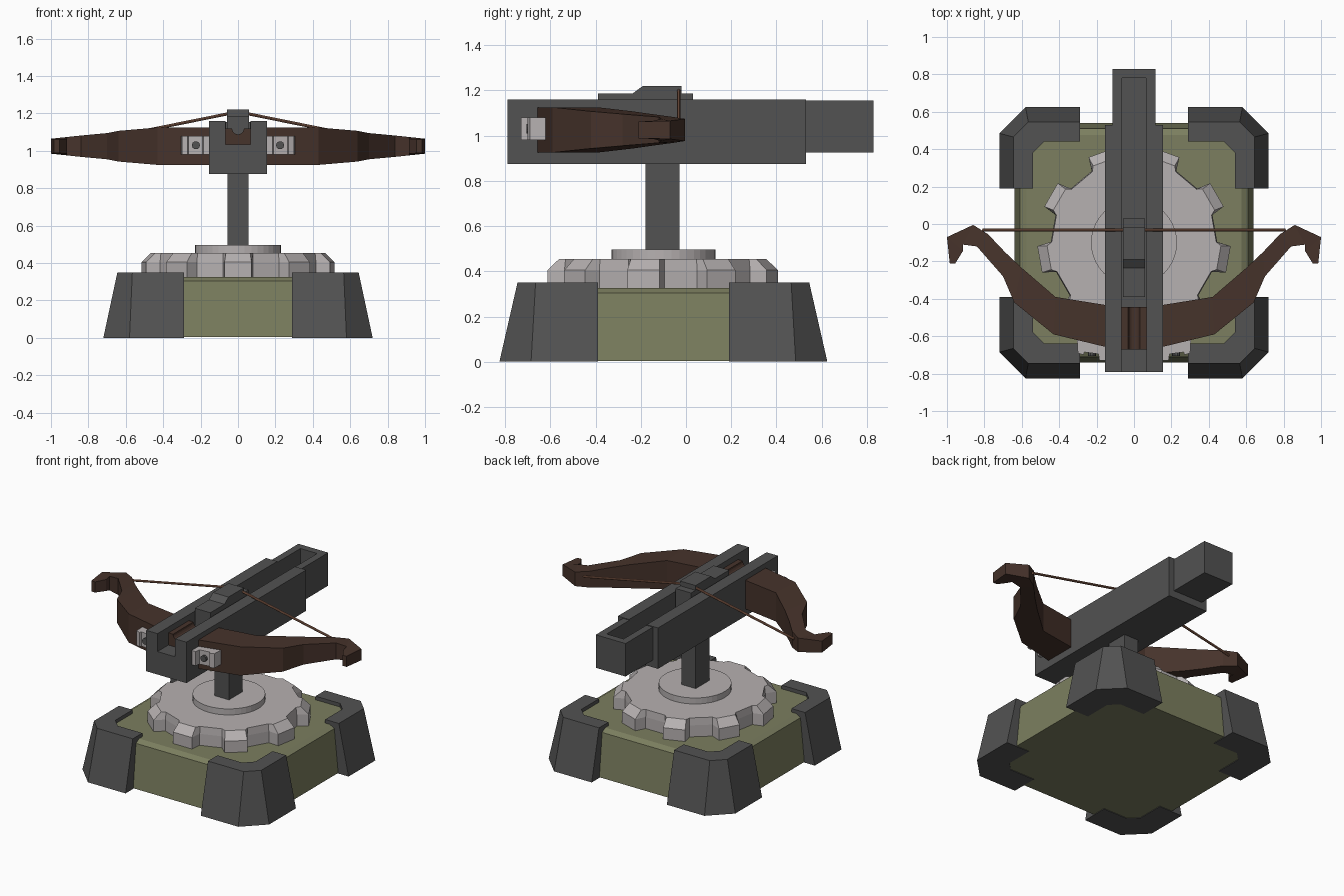
import bpy, bmesh, math
from mathutils import Vector

if "Cube" in bpy.data.objects:
    bpy.data.objects.remove(bpy.data.objects["Cube"])


def material(name, rgb):
    m = bpy.data.materials.new(name)
    m.diffuse_color = (*rgb, 1)
    m.use_nodes = True
    m.node_tree.nodes["Principled BSDF"].inputs["Base Color"].default_value = m.diffuse_color
    return m


IRON = material("dark_iron", (0.085, 0.085, 0.085))
STEEL = material("pale_steel", (0.47, 0.44, 0.44))
OLIVE = material("olive_paint", (0.20, 0.21, 0.115))
WOOD = material("dark_wood", (0.062, 0.033, 0.024))
CORD = material("cord", (0.28, 0.13, 0.08))
CY = -0.10  # centre of the base along y


def loft(name, rings, mat):
    """Solid through matching rings of points, capped at both ends."""
    bm = bmesh.new()
    vs = [[bm.verts.new(p) for p in r] for r in rings]
    n = len(rings[0])
    for a, b in zip(vs, vs[1:]):
        for i in range(n):
            j = (i + 1) % n
            bm.faces.new((a[i], a[j], b[j], b[i]))
    bm.faces.new(vs[0][::-1])
    bm.faces.new(vs[-1])
    bmesh.ops.recalc_face_normals(bm, faces=bm.faces)
    me = bpy.data.meshes.new(name)
    bm.to_mesh(me)
    bm.free()
    me.materials.append(mat)
    ob = bpy.data.objects.new(name, me)
    bpy.context.collection.objects.link(ob)
    return ob


def along_y(name, prof, y0, y1, mat):
    return loft(name, [[(x, y, z) for x, z in prof] for y in (y0, y1)], mat)


def box(name, x0, x1, y0, y1, z0, z1, mat):
    return along_y(name, [(x0, z0), (x1, z0), (x1, z1), (x0, z1)], y0, y1, mat)


def rod(name, a, b, r, sides, mat):
    a, b = Vector(a), Vector(b)
    q = (b - a).to_track_quat('Z', 'Y')
    ring = [q @ Vector((r * math.cos(t), r * math.sin(t), 0))
            for t in (2 * math.pi * i / sides for i in range(sides))]
    return loft(name, [[a + p for p in ring], [b + p for p in ring]], mat)


# Base block with a bevelled rim
def square(h, z):
    c = 0.03
    pts = [(h, -h + c), (h, h - c), (h - c, h), (-h + c, h),
           (-h, h - c), (-h, -h + c), (-h + c, -h), (h - c, -h)]
    return [(x, y + CY, z) for x, y in pts]


loft("base", [square(0.64, 0.004), square(0.61, 0.305), square(0.575, 0.325)], OLIVE)

# Four sloped corner guards
inner = [(0.54, 0.29), (0.54, 0.48), (0.48, 0.54), (0.29, 0.54)]
low = [(0.29, 0.725), (0.58, 0.725), (0.72, 0.585), (0.72, 0.29)]
high = [(0.29, 0.645), (0.565, 0.645), (0.645, 0.565), (0.645, 0.29)]
for sx in (-1, 1):
    for sy in (-1, 1):
        loft("corner_guard", [[(sx * x, CY + sy * y, z) for x, y in p + inner]
                              for p, z in ((low, 0), (high, 0.35))], IRON)


# Nine-toothed turntable gear, teeth chamfered on top
def gear_ring(tip, root, z):
    pts = []
    for k in range(9):
        for off, r in ((-10.5, root), (-8, tip), (8, tip), (10.5, root)):
            t = math.radians(270 + 40 * k + off)
            pts.append((r * math.cos(t), CY + r * math.sin(t), z))
    return pts


loft("gear", [gear_ring(0.517, 0.445, 0.32), gear_ring(0.517, 0.445, 0.405),
              gear_ring(0.465, 0.44, 0.455)], STEEL)
rod("gear_hub", (0, CY, 0.45), (0, CY, 0.497), 0.23, 40, STEEL)
box("post", -0.055, 0.055, -0.178, -0.028, 0.49, 0.89, IRON)


# Channelled stock, with a narrower closed tail
def channel(w, z0, z1, g, floor):
    return [(-w, z0), (w, z0), (w, z1), (g, z1), (g, floor),
            (-g, floor), (-g, z1), (-w, z1)]


along_y("stock", channel(0.155, 0.875, 1.16, 0.068, 1.035), -0.79, 0.53, IRON)
along_y("stock_tail", channel(0.115, 0.925, 1.155, 0.065, 1.035), 0.53, 0.78, IRON)
box("tail_end", -0.115, 0.115, 0.78, 0.83, 0.925, 1.155, IRON)

# Latch with a raised, sloped catch
latch = [(-0.39, 1.035), (0.03, 1.035), (0.03, 1.187), (-0.02, 1.187), (-0.02, 1.22),
         (-0.19, 1.22), (-0.235, 1.187), (-0.39, 1.187)]
loft("latch", [[(x, y, z) for y, z in latch] for x in (-0.06, 0.06)], IRON)

# Bow centre with a rounded bolt groove
groove = [(0.032 * math.cos(t), 1.12 - 0.032 * math.sin(t))
          for t in (math.pi * i / 8 for i in range(9))]
along_y("bow_centre", [(-0.067, 1.03), (0.067, 1.03), (0.067, 1.12)] + groove
        + [(-0.067, 1.12)], -0.67, -0.445, WOOD)

# Bow arms: outer x, y, inner x, y, half height
arm = [(0.14, -0.66, 0.14, -0.435, 0.10), (0.43, -0.59, 0.42, -0.39, 0.10),
       (0.64, -0.42, 0.60, -0.235, 0.082), (0.70, -0.28, 0.69, -0.15, 0.07),
       (0.84, -0.12, 0.78, -0.055, 0.057), (0.915, -0.11, 0.86, -0.005, 0.049),
       (0.915, -0.145, 1.0, -0.07, 0.04), (0.955, -0.21, 0.985, -0.21, 0.037)]
# L-shaped brackets holding each arm to the stock
bracket = [(0.15, -0.73), (0.185, -0.73), (0.19, -0.695), (0.265, -0.685),
           (0.27, -0.70), (0.30, -0.69), (0.305, -0.61), (0.15, -0.64)]
for s in (-1, 1):
    loft("bow_arm", [[(s * ox, oy, 1.025 - h), (s * ix, iy, 1.025 - h),
                      (s * ix, iy, 1.025 + h), (s * ox, oy, 1.025 + h)]
                     for ox, oy, ix, iy, h in arm], WOOD)
    loft("bracket", [[(s * x, y, z) for x, y in bracket] for z in (0.98, 1.08)], STEEL)
    rod("bracket_bolt", (s * 0.225, -0.65, 1.03), (s * 0.225, -0.705, 1.03), 0.022, 10, IRON)
    rod("bow_string", (s * 0.03, -0.032, 1.203), (s * 0.81, -0.032, 1.045), 0.008, 8, CORD)
